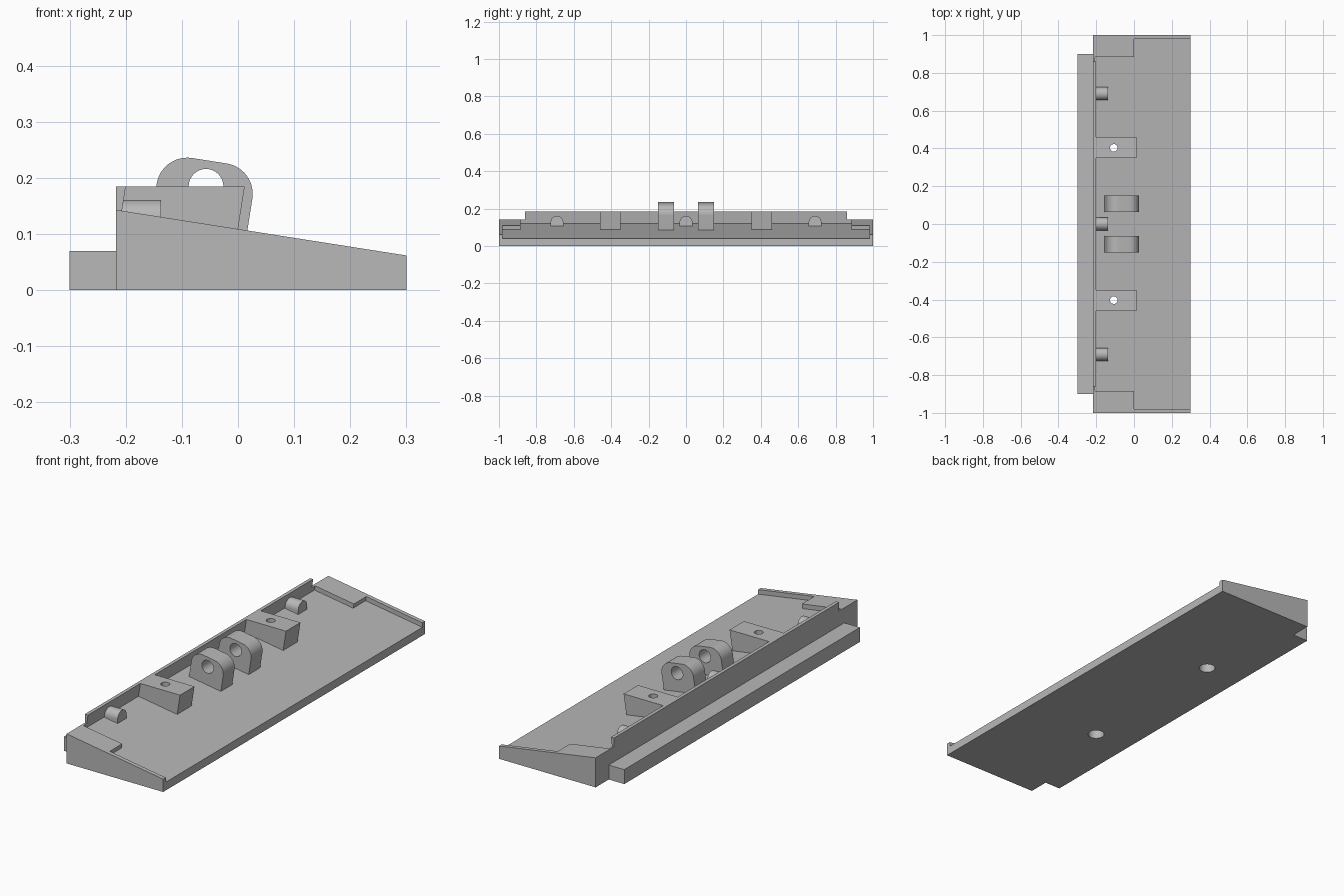
import bpy, bmesh, math
from mathutils import Vector, Matrix

cube = bpy.data.objects.get("Cube")
if cube:
    bpy.data.objects.remove(cube, do_unlink=True)

grey = bpy.data.materials.new("plain_grey")
grey.use_nodes = True
colour = (0.48, 0.48, 0.48, 1)
grey.diffuse_color = colour
grey.node_tree.nodes["Principled BSDF"].inputs["Base Color"].default_value = colour

# Main dimensions; the tray surface leans by TILT, "level" is height across it
TILT = math.atan(0.157)
C, S = math.cos(TILT), math.sin(TILT)
FRONT, BACK = -0.217, 0.3
FLOOR, RIM, WALL_TOP = 0.086, 0.1077, 0.185
WALL_U, BLOCK_U = -0.2263, -0.0169


def tilted(u, v):
    """Point in the leaning frame as (x, z)."""
    return (u * C + v * S, -u * S + v * C)


def slope(x, level):
    """Point of the leaning plane at x."""
    return (x, (level - x * S) / C)


def across(u, z):
    """Point at height z on the plane perpendicular to the slope."""
    return ((u + z * S) / C, z)


def prism(name, profile, start, end, axis="y"):
    """Extrude a profile (x, z) along y, or (y, z) along x."""
    bm = bmesh.new()
    place = (lambda p: (p[0], start, p[1])) if axis == "y" else (lambda p: (start, p[0], p[1]))
    face = bm.faces.new([bm.verts.new(place(p)) for p in profile])
    new = bmesh.ops.extrude_face_region(bm, geom=[face])["geom"]
    move = Vector((0, end - start, 0) if axis == "y" else (end - start, 0, 0))
    bmesh.ops.translate(bm, vec=move, verts=[g for g in new if isinstance(g, bmesh.types.BMVert)])
    bmesh.ops.recalc_face_normals(bm, faces=bm.faces)
    return finish(name, bm)


def finish(name, bm):
    mesh = bpy.data.meshes.new(name)
    bm.to_mesh(mesh)
    bm.free()
    mesh.materials.append(grey)
    obj = bpy.data.objects.new(name, mesh)
    bpy.context.collection.objects.link(obj)
    return obj


def cylinder(radius, depth, centre, rotation=Matrix()):
    bm = bmesh.new()
    bmesh.ops.create_cone(bm, cap_ends=True, segments=40, radius1=radius, radius2=radius,
                          depth=depth, matrix=Matrix.Translation(centre) @ rotation)
    cutter = finish("cutter", bm)
    cutter.hide_render = True
    return cutter


def activate(obj):
    bpy.ops.object.select_all(action="DESELECT")
    obj.select_set(True)
    bpy.context.view_layer.objects.active = obj


def cut(obj, cutter):
    mod = obj.modifiers.new("hole", "BOOLEAN")
    mod.operation, mod.solver, mod.object = "DIFFERENCE", "EXACT", cutter
    activate(obj)
    bpy.ops.object.modifier_apply(modifier=mod.name)


def smooth(obj):
    activate(obj)
    bpy.ops.object.shade_smooth_by_angle(angle=math.radians(30))


def arc(cx, cy, r, a, b, n=12):
    return [(cx + r * math.cos(math.radians(a + (b - a) * i / n)),
             cy + r * math.sin(math.radians(a + (b - a) * i / n))) for i in range(n + 1)]


# Sloping tray floor and the low step along its front
tray = prism("tray_floor", [(FRONT, 0), (BACK, 0), slope(BACK, FLOOR), slope(FRONT, FLOOR)], -0.98, 0.98)
prism("front_step", [(-0.3, 0), (FRONT, 0), (FRONT, 0.07), (-0.3, 0.07)], -0.9, 0.9)

# Upright front wall leaning on its inner side
prism("front_wall", [slope(FRONT, FLOOR), tilted(WALL_U, FLOOR),
                     across(WALL_U, WALL_TOP), (FRONT, WALL_TOP)], -0.86, 0.86)

# Side rims, corner pads and low ends of the wall
for side, sign in (("right", -1), ("left", 1)):
    prism(side + "_rim", [(FRONT, 0), (BACK, 0), slope(BACK, RIM), slope(FRONT, RIM)],
          sign * 0.98, sign)
    prism(side + "_corner_pad", [slope(FRONT, FLOOR), tilted(BLOCK_U, FLOOR),
                                 tilted(BLOCK_U, RIM), slope(FRONT, RIM)], sign * 0.885, sign * 0.98)
    prism(side + "_low_wall", [slope(FRONT, FLOOR), tilted(WALL_U, FLOOR),
                               tilted(WALL_U, RIM), slope(FRONT, RIM)], sign * 0.86, sign * 0.885)

# Screw blocks with a narrow hole above a wide bore
for side, sign in (("right", -1), ("left", 1)):
    block = prism(side + "_screw_block", [tilted(WALL_U, FLOOR), tilted(BLOCK_U, FLOOR),
                                          across(BLOCK_U, WALL_TOP), across(WALL_U, WALL_TOP)],
                  sign * 0.35, sign * 0.46)
    for radius, top in ((0.02, 0.3), (0.037, 0.09)):
        cutter = cylinder(radius, top + 0.1, (-0.107, sign * 0.403, (top - 0.1) / 2))
        cut(tray, cutter)
        cut(block, cutter)
        bpy.data.objects.remove(cutter, do_unlink=True)
    smooth(block)
smooth(tray)

# Pair of hinge lugs with rounded shoulders and a pin hole
R, LEFT, TOP = 0.055, -0.1725, 0.22
outline = ([(LEFT, FLOOR), (0, FLOOR)] + arc(-R, TOP - R, R, 0, 90)
           + arc(LEFT + R, TOP - R, R, 90, 180))
for side, sign in (("right", -1), ("left", 1)):
    lug = prism(side + "_hinge_lug", [tilted(*p) for p in outline], sign * 0.063, sign * 0.15)
    cutter = cylinder(0.031, 0.3, (-0.057, sign * 0.107, 0.185), Matrix.Rotation(math.pi / 2, 4, "X"))
    cut(lug, cutter)
    bpy.data.objects.remove(cutter, do_unlink=True)
    smooth(lug)

# Round-topped pegs against the wall
for name, y in (("right", -0.69), ("middle", 0), ("left", 0.69)):
    profile = [(y - 0.034, 0.1), (y + 0.034, 0.1)] + arc(y, 0.127, 0.034, 0, 180, 20)
    smooth(prism(name + "_peg", profile, -0.207, -0.137, "x"))
